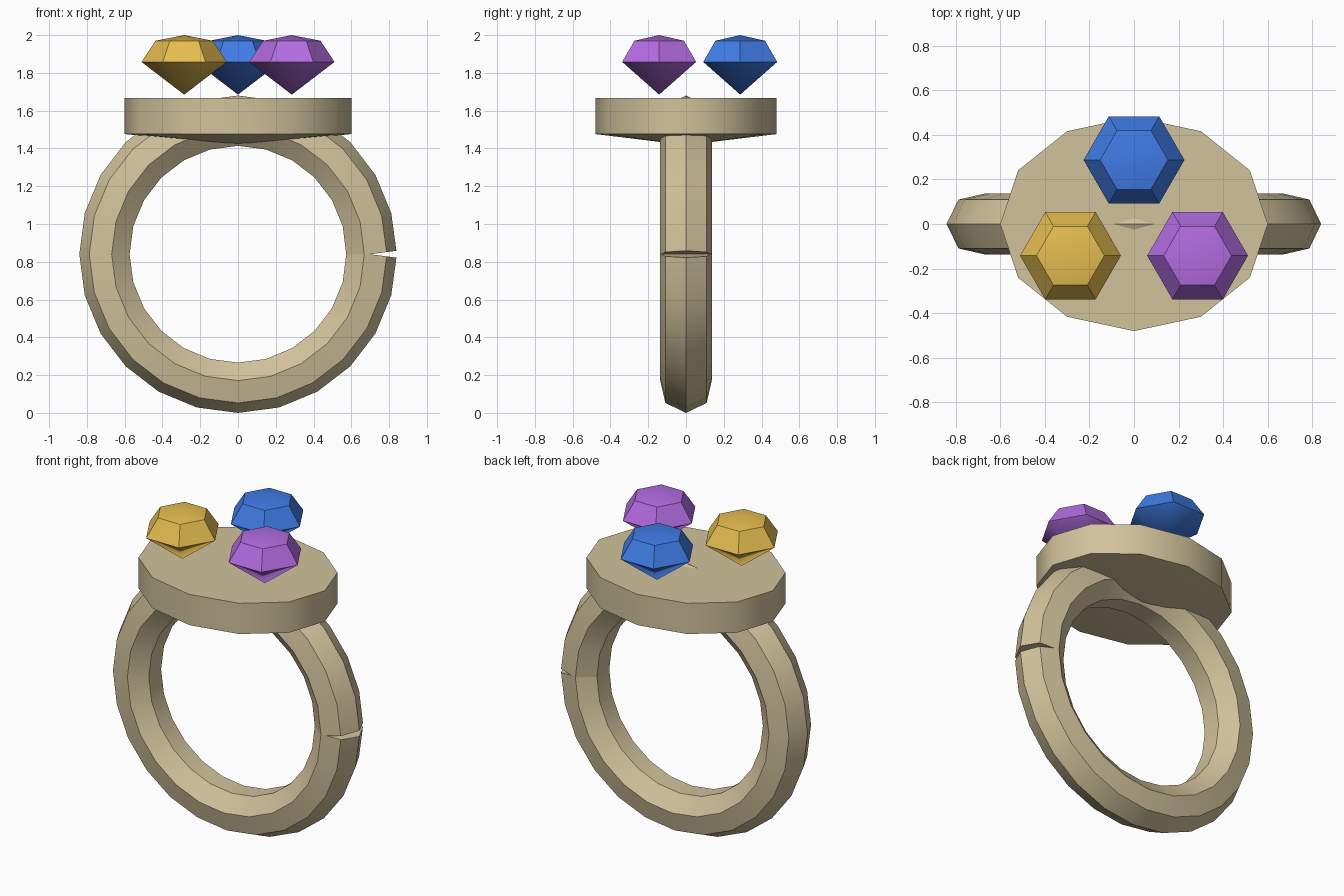
import bpy, bmesh
from math import sin, cos, tau, pi, radians

if "Cube" in bpy.data.objects:
    bpy.data.objects.remove(bpy.data.objects["Cube"])


def make_object(name, bm, colour):
    bmesh.ops.recalc_face_normals(bm, faces=bm.faces)
    mesh = bpy.data.meshes.new(name)
    bm.to_mesh(mesh)
    bm.free()
    obj = bpy.data.objects.new(name, mesh)
    bpy.context.collection.objects.link(obj)
    mat = bpy.data.materials.new(name + "_colour")
    mat.diffuse_color = (*colour, 1)
    mat.use_nodes = True
    mat.node_tree.nodes["Principled BSDF"].inputs["Base Color"].default_value = mat.diffuse_color
    mesh.materials.append(mat)
    bpy.ops.object.select_all(action='DESELECT')
    obj.select_set(True)
    bpy.context.view_layer.objects.active = obj
    bpy.ops.object.shade_smooth_by_angle(angle=radians(40))
    return obj


def bridge(bm, a, b):
    n = len(a)
    for i in range(n):
        bm.faces.new((a[i], a[(i + 1) % n], b[(i + 1) % n], b[i]))


def fan(bm, loop, tip):
    n = len(loop)
    for i in range(n):
        bm.faces.new((loop[i], loop[(i + 1) % n], tip))


def polygon(bm, n, rx, ry, z, cx=0, cy=0):
    return [bm.verts.new((cx + rx * cos(tau * i / n), cy + ry * sin(tau * i / n), z))
            for i in range(n)]


METAL = (0.64, 0.54, 0.33)

# Band: seven-sided tube swept round an open path, ends square to the path
STEPS, SIDES, MAJOR, MINOR, CENTRE_Z = 24, 7, 0.70, 0.14, 0.84
bm = bmesh.new()
rings = []
for s in range(STEPS + 1):
    a = tau * s / STEPS
    tilt = a + (pi / STEPS if s == 0 else -pi / STEPS if s == STEPS else 0)
    ring = []
    for k in range(SIDES):
        out, side = MINOR * cos(tau * k / SIDES), MINOR * sin(tau * k / SIDES)
        ring.append(bm.verts.new((MAJOR * cos(a) + out * cos(tilt), side,
                                  CENTRE_Z + MAJOR * sin(a) + out * sin(tilt))))
    rings.append(ring)
for a, b in zip(rings, rings[1:]):
    bridge(bm, a, b)
bm.faces.new(rings[0])
bm.faces.new(rings[-1])
make_object("band", bm, METAL)

# Setting plate: oval twelve-sided disc with a shallow cone underneath
bm = bmesh.new()
top = polygon(bm, 12, 0.60, 0.48, 1.668)
low = polygon(bm, 12, 0.60, 0.48, 1.476)
bm.faces.new(top)
bridge(bm, top, low)
fan(bm, low, bm.verts.new((0, 0, 1.418)))
make_object("setting_plate", bm, METAL)


# Gems: six-sided cut stones with a slightly domed table
def gem(name, x, y, colour):
    bm = bmesh.new()
    table = polygon(bm, 6, 0.152, 0.152, 1.97, x, y)
    girdle = polygon(bm, 6, 0.226, 0.226, 1.858, x, y)
    fan(bm, table, bm.verts.new((x, y, 2.0)))
    bridge(bm, table, girdle)
    fan(bm, girdle, bm.verts.new((x, y, 1.685)))
    make_object(name, bm, colour)


gem("yellow_gem", -0.285, -0.142, (0.79, 0.51, 0.08))
gem("purple_gem", 0.285, -0.142, (0.45, 0.15, 0.75))
gem("blue_gem", 0, 0.287, (0.05, 0.20, 0.79))
